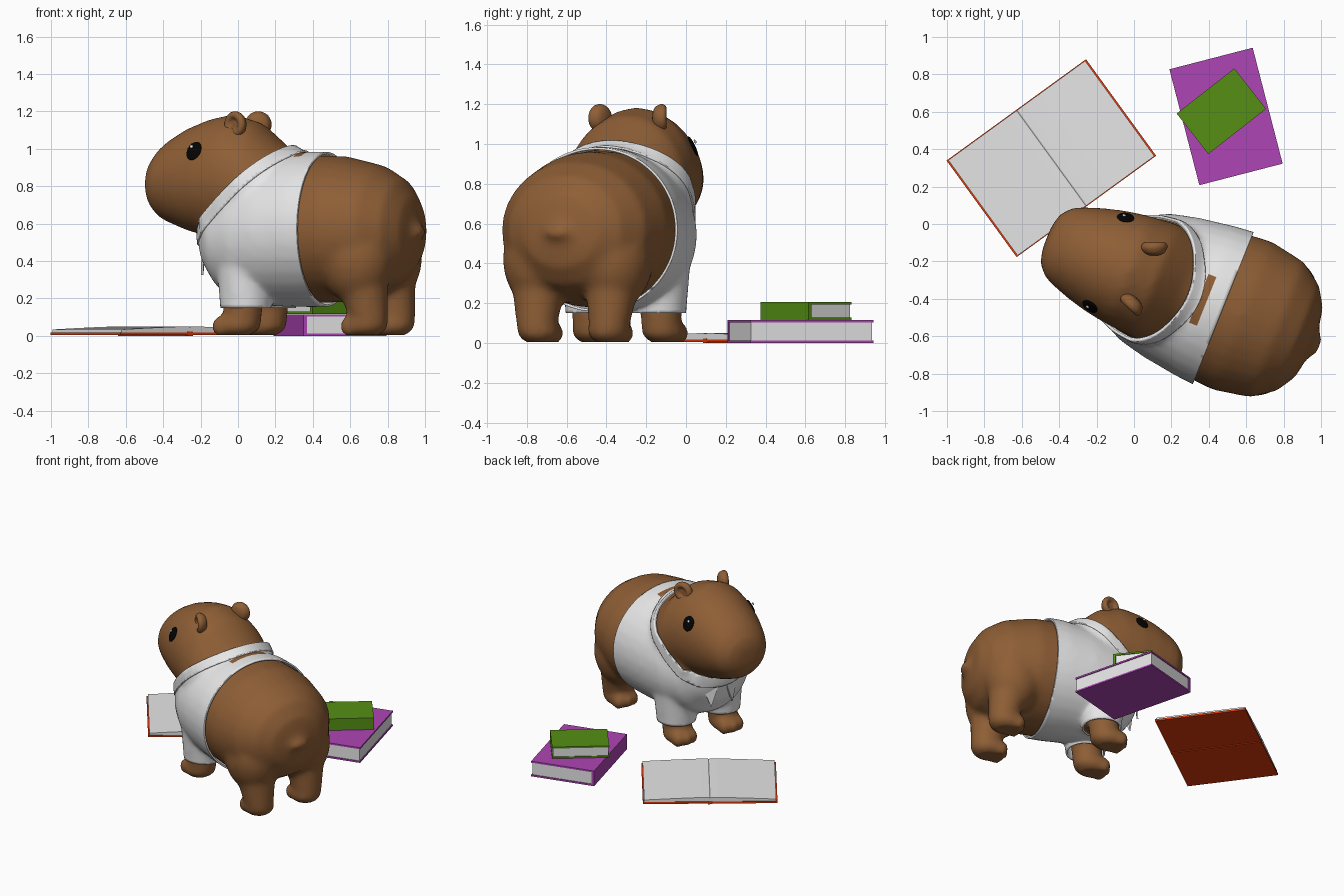
import bpy, bmesh, math
from mathutils import Matrix, Vector
from mathutils.bvhtree import BVHTree

if "Cube" in bpy.data.objects:
    bpy.data.objects.remove(bpy.data.objects["Cube"])


def material(name, rgb):
    m = bpy.data.materials.new(name)
    m.use_nodes = True
    m.diffuse_color = (*rgb, 1)
    node = next(n for n in m.node_tree.nodes if n.type == 'BSDF_PRINCIPLED')
    node.inputs["Base Color"].default_value = (*rgb, 1)
    node.inputs["Roughness"].default_value = 0.8
    return m


FUR = material("brown fur", (0.27, 0.112, 0.036))
CLOTH = material("white cloth", (0.8, 0.8, 0.8))
PAPER = material("page white", (0.79, 0.79, 0.79))
RED = material("red cover", (0.75, 0.042, 0.003))
PURPLE = material("purple cover", (0.42, 0.06, 0.46))
GREEN = material("green cover", (0.09, 0.275, 0.007))
BLACK = material("eye black", (0.001, 0.001, 0.001))

# The animal is built facing local +x, then turned into place
PLACE = Matrix.Translation((0.30, -0.379, 0)) @ Matrix.Rotation(math.radians(158.2), 4, 'Z')


def finish(name, bm, mats, matrix=PLACE, smooth=True):
    bmesh.ops.transform(bm, matrix=matrix, verts=bm.verts)
    for f in bm.faces:
        f.smooth = smooth
    mesh = bpy.data.meshes.new(name)
    bm.to_mesh(mesh)
    bm.free()
    for m in mats:
        mesh.materials.append(m)
    ob = bpy.data.objects.new(name, mesh)
    bpy.context.collection.objects.link(ob)
    return ob


def solidify(ob, thickness, offset=-1):
    mod = ob.modifiers.new("thickness", 'SOLIDIFY')
    mod.thickness, mod.offset = thickness, offset


def ball(bm, centre, radii, rot=Matrix()):
    m = Matrix.Translation(centre) @ rot @ Matrix.Diagonal((*radii, 1))
    bmesh.ops.create_uvsphere(bm, u_segments=24, v_segments=16, radius=1, matrix=m)


def box(bm, lo, hi):
    lo, hi = Vector(lo), Vector(hi)
    m = Matrix.Translation((lo + hi) / 2) @ Matrix.Diagonal((*(hi - lo), 1))
    bmesh.ops.create_cube(bm, size=1, matrix=m)


def loft(bm, rings, n=32):
    """Upright elliptical rings (x, z, half width, half height) skinned along x."""
    loops = []
    for x, z, w, h in rings:
        angles = [2 * math.pi * i / n for i in range(n)]
        loops.append([bm.verts.new((x, w * math.cos(a), z + h * math.sin(a))) for a in angles])
    for a, b in zip(loops, loops[1:]):
        for i in range(n):
            bm.faces.new((a[i], a[(i + 1) % n], b[(i + 1) % n], b[i]))
    bm.faces.new(loops[0])
    bm.faces.new(loops[-1])
    bmesh.ops.recalc_face_normals(bm, faces=bm.faces)


def limb(bm, foot, top, r_foot, r_top):
    a, b = Vector(foot), Vector(top)
    m = Matrix.Translation((a + b) / 2) @ (b - a).to_track_quat('Z', 'Y').to_matrix().to_4x4()
    bmesh.ops.create_cone(bm, cap_ends=True, segments=24, radius1=r_foot, radius2=r_top,
                          depth=(b - a).length, matrix=m)


def fuse(bm, inflate=0.0, voxel=0.02, smoothing=10):
    """Melt overlapping parts into one smooth skin."""
    ob = finish("fuse", bm, [], Matrix())
    mod = ob.modifiers.new("remesh", 'REMESH')
    mod.mode, mod.voxel_size = 'VOXEL', voxel
    mod = ob.modifiers.new("smooth", 'SMOOTH')
    mod.factor, mod.iterations = 0.5, smoothing
    dg = bpy.context.evaluated_depsgraph_get()
    mesh = bpy.data.meshes.new_from_object(ob.evaluated_get(dg))
    out = bmesh.new()
    out.from_mesh(mesh)
    bpy.data.objects.remove(ob)
    bpy.data.meshes.remove(mesh)
    out.normal_update()
    for v, n in [(v, v.normal.copy()) for v in out.verts]:
        v.co += n * inflate
    return out


def cut(bm, point, normal, clear=True):
    """Slice along a plane, discarding the side the normal points to if asked."""
    geom = bm.verts[:] + bm.edges[:] + bm.faces[:]
    bmesh.ops.bisect_plane(bm, geom=geom, plane_co=point, plane_no=normal, clear_outer=clear)


TORSO = [(-.71, .55, .06, .06), (-.685, .56, .2, .18), (-.62, .565, .305, .275), (-.5, .567, .39, .345),
         (-.3, .57, .427, .39), (-.1, .57, .41, .395), (.1, .56, .38, .38), (.25, .545, .345, .355),
         (.38, .53, .28, .28), (.46, .53, .18, .17), (.49, .53, .05, .05)]
HEAD = [(.825, .81, .06, .06), (.808, .81, .14, .125), (.755, .815, .2, .19), (.7, .825, .225, .225),
        (.6, .835, .26, .275), (.477, .843, .292, .315), (.35, .84, .312, .345), (.2, .775, .325, .365),
        (.05, .685, .31, .325), (-.1, .63, .2, .3)]
NECK_RINGS = [(.42, .62, .26, .2), (.3, .72, .31, .3)] + HEAD[7:]

# Body, head, legs and tail
bm = bmesh.new()
loft(bm, TORSO)
loft(bm, HEAD)
ball(bm, (-.695, 0, .555), (.055, .085, .045))
for s in (1, -1):
    ball(bm, (-.44, s * .2, .42), (.205, .19, .25))
    limb(bm, (-.52, s * .195, .04), (-.45, s * .2, .42), .093, .16)
    limb(bm, (.22, s * .185, .04), (.22, s * .185, .45), .095, .13)
    for x in (-.49, .25):
        ball(bm, (x, s * .19, .06), (.12, .11, .07))
        for t in (-1, 0, 1):
            ball(bm, (x + .085 - .015 * abs(t), s * .19 + t * .06, .05), (.06, .038, .055))
body = fuse(bm)
for v in body.verts:
    v.co.z = max(v.co.z, 0.005)
skin = BVHTree.FromBMesh(body)
finish("body", body, [FUR])


# Shirt with sleeves, and the collar band around the neck
def shirt_blank(inflate):
    bm = bmesh.new()
    loft(bm, TORSO)
    loft(bm, NECK_RINGS)
    for s in (1, -1):
        limb(bm, (.21, s * .18, .03), (.2, s * .18, .55), .105, .15)
    return fuse(bm, inflate)


NECK, NECK_N = Vector((.03, 0, .99)), Vector((.48, 0, .53)).normalized()
bm = shirt_blank(.022)
cut(bm, (-.19, 0, 0), (-1, 0, 0))
cut(bm, NECK, NECK_N)
cut(bm, (0, 0, .15), (0, 0, -1))
# Fur showing through a slot on the back
for x in (-.095, -.05):
    cut(bm, (x, 0, 0), (1, 0, 0), False)
for y in (-.14, .14):
    cut(bm, (0, y, 0), (0, 1, 0), False)
for f in bm.faces:
    c = f.calc_center_median()
    if c.z > .7 and -.095 < c.x < -.05 and abs(c.y) < .14:
        f.material_index = 1
solidify(finish("shirt", bm, [CLOTH, FUR]), .012)

bm = shirt_blank(.031)
cut(bm, NECK + NECK_N * .006, NECK_N)
cut(bm, NECK - NECK_N * .06, -NECK_N)
solidify(finish("collar", bm, [CLOTH]), .014)

bm = bmesh.new()
for s in (1, -1):
    points = [(.505, s * .01, .53), (.45, s * .16, .56), (.48, s * .12, .42), (.495, s * .085, .325)]
    bm.faces.new([bm.verts.new(p) for p in points])
solidify(finish("collar_points", bm, [CLOTH], smooth=False), .012, 0)

# Ears, eyes and eye highlights
for side, s in (("left", 1), ("right", -1)):
    turn = Matrix.Rotation(s * math.radians(-22), 4, 'Z')
    frame = Matrix.Translation((.27, s * .16, 1.13)) @ turn
    ear = bmesh.new()
    ball(ear, frame @ Vector((0, -s * .012, 0)), (.06, .026, .062), turn)
    # Rounded rim around a hollow outer side
    for i in range(28):
        a = 2 * math.pi * i / 28
        spot = frame @ Vector((.05 * math.cos(a), s * .008, .05 * math.sin(a)))
        ball(ear, spot, (.02, .024, .02))
    finish(side + "_ear", fuse(ear, .002, .007, 8), [FUR])

    spot, normal, _, _ = skin.find_nearest(Vector((.485, s * .3, 1.01)))
    rot = normal.to_track_quat('Z', 'Y').to_matrix().to_4x4()
    eye = bmesh.new()
    ball(eye, spot, (.046, .054, .01), rot)
    finish(side + "_eye", eye, [BLACK])
    glint = bmesh.new()
    ball(glint, spot + normal * .008 + Vector((.01, 0, .02)), (.01, .01, .006), rot)
    finish(side + "_eye_highlight", glint, [CLOTH])


# Closed books: spine on local -x
def closed_book(name, at, angle, w, d, h, cover):
    place = Matrix.Translation(at) @ Matrix.Rotation(math.radians(angle), 4, 'Z')
    w, d, t = w / 2, d / 2, .012
    bm = bmesh.new()
    box(bm, (-w, -d, 0), (w, d, t))
    box(bm, (-w, -d, h - t), (w, d, h))
    box(bm, (-w, -d, t), (-w + .02, d, h - t))
    finish(name + "_cover", bm, [cover], place, False)
    bm = bmesh.new()
    box(bm, (-w + .02, -d + .006, t), (w - .006, d - .006, h - t))
    finish(name + "_pages", bm, [PAPER], place, False)


closed_book("large_book", (.492, .575, 0), 14.5, .46, .64, .115, PURPLE)
closed_book("small_book", (.467, .603, .117), 128, .275, .392, .088, GREEN)

# Open book lying flat, with a raised spine underneath
place = Matrix.Translation((-.442, .352, 0)) @ Matrix.Rotation(math.radians(36), 4, 'Z')
bm = bmesh.new()
box(bm, (-.461, -.319, .005), (.461, .319, .019))
box(bm, (-.016, -.319, 0), (.016, .319, .024))
finish("open_book_cover", bm, [RED], place, False)

half = [(0, .045), (.006, .049), (.05, .05), (.15, .047), (.3, .041), (.452, .034)]
outline = [(-x, z) for x, z in reversed(half)] + half[1:] + [(.452, .019), (-.452, .019)]
bm = bmesh.new()
side = bm.faces.new([bm.verts.new((x, -.315, z)) for x, z in outline])
ext = bmesh.ops.extrude_face_region(bm, geom=[side])["geom"]
bmesh.ops.translate(bm, vec=(0, .63, 0), verts=[g for g in ext if isinstance(g, bmesh.types.BMVert)])
bmesh.ops.recalc_face_normals(bm, faces=bm.faces)
finish("open_book_pages", bm, [PAPER], place, False)
